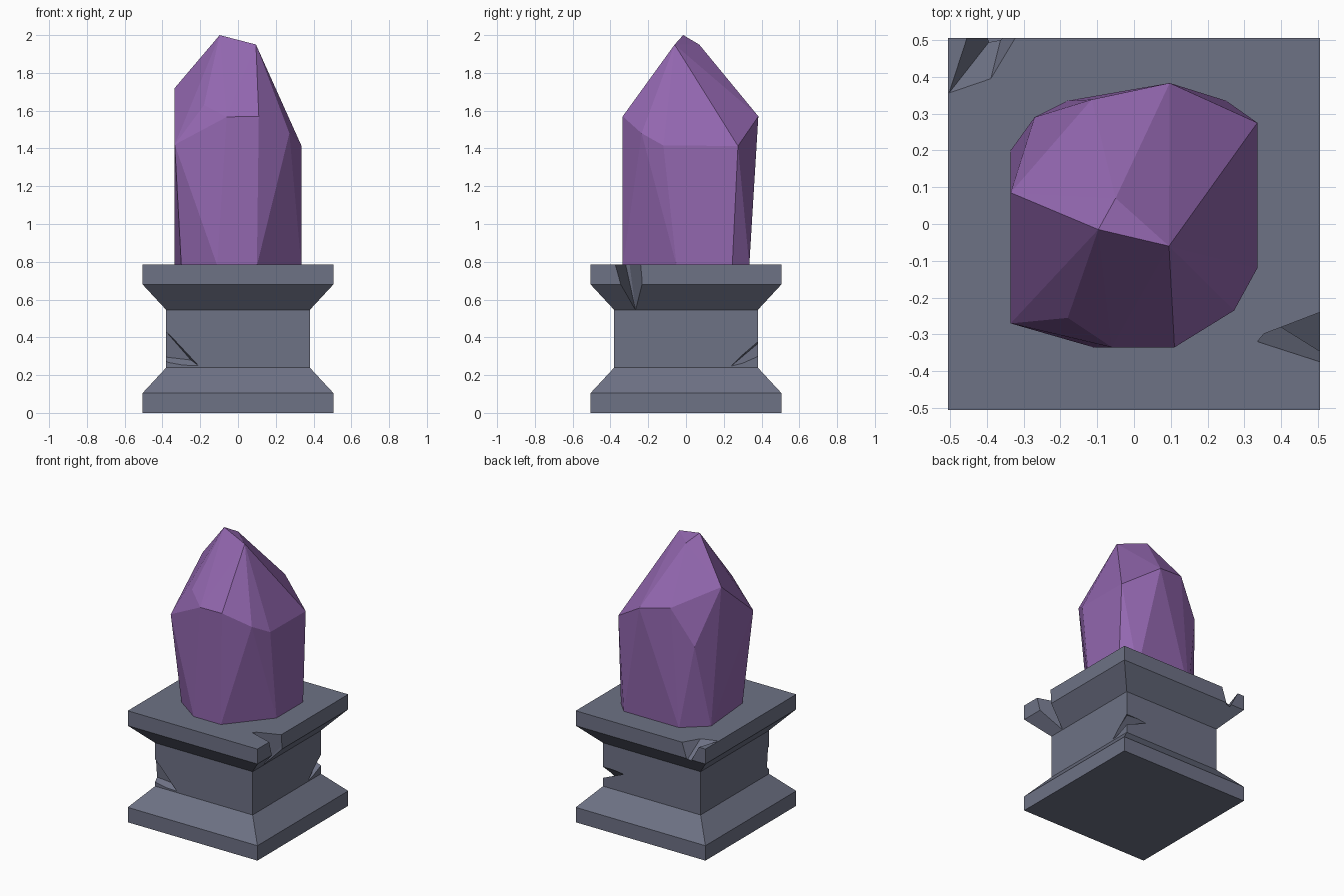
import bpy, bmesh

if "Cube" in bpy.data.objects:
    bpy.data.objects.remove(bpy.data.objects["Cube"])


def material(name, rgb):
    m = bpy.data.materials.new(name)
    m.diffuse_color = (*rgb, 1)
    m.use_nodes = True
    m.node_tree.nodes["Principled BSDF"].inputs["Base Color"].default_value = m.diffuse_color
    return m


def finish(name, bm, mat=None):
    bmesh.ops.recalc_face_normals(bm, faces=bm.faces)
    mesh = bpy.data.meshes.new(name)
    bm.to_mesh(mesh)
    bm.free()
    ob = bpy.data.objects.new(name, mesh)
    bpy.context.collection.objects.link(ob)
    if mat:
        mesh.materials.append(mat)
    return ob


def hull(name, points, mat=None):
    bm = bmesh.new()
    for p in points:
        bm.verts.new(p)
    out = bmesh.ops.convex_hull(bm, input=bm.verts)
    loose = {v for v in out["geom_interior"] + out["geom_unused"]
             if isinstance(v, bmesh.types.BMVert) and not v.link_faces}
    bmesh.ops.delete(bm, geom=list(loose), context='VERTS')
    return finish(name, bm, mat)


stone = material("slate stone", (0.155, 0.168, 0.235))
violet = material("violet crystal", (0.29, 0.135, 0.43))

# Square pedestal: stacked square rings following a (half width, height) profile
profile = [(.505, 0), (.505, .105), (.38, .24), (.38, .545), (.505, .68), (.505, .785)]
bm = bmesh.new()
rings = [[bm.verts.new((sx * w, sy * w, z)) for sx, sy in ((-1, -1), (1, -1), (1, 1), (-1, 1))]
         for w, z in profile]
bm.faces.new(rings[0])
bm.faces.new(rings[-1])
for a, b in zip(rings, rings[1:]):
    for i in range(4):
        j = (i + 1) % 4
        bm.faces.new((a[i], a[j], b[j], b[i]))
pedestal = finish("pedestal", bm, stone)

# Chips broken out of the stone
chips = [
    # right rim gash
    [(.335, -.32, .787), (.335, -.32, .95), (.7, -.438, .787), (.7, -.438, .95),
     (.7, -.18, .787), (.7, -.18, .95), (.378, -.267, .545)],
    # back left rim notch
    [(-.507, .35, .79), (-.39, .39, .79), (-.30, .54, .79), (-.445, .54, .79), (-.35, .55, .62)],
    # front left waist gash
    [(-.14, -.43, .2), (-.381, -.37, .43), (-.40, -.55, .45), (-.42, -.36, .30),
     (-.45, -.5, .27), (-.25, -.35, .28), (-.32, -.40, .235), (-.32, -.55, .26)],
    # back right waist chip
    [(.39, .23, .24), (.21, .39, .375), (.37, .37, .375), (.34, .34, .31),
     (.45, .45, .38), (.45, .45, .30), (.40, .29, .25)],
]
bpy.context.view_layer.objects.active = pedestal
for points in chips:
    cutter = hull("chip_cutter", points)
    cutter.hide_render = True
    mod = pedestal.modifiers.new("chip", 'BOOLEAN')
    mod.operation = 'DIFFERENCE'
    mod.solver = 'EXACT'
    mod.object = cutter
    bpy.ops.object.modifier_apply(modifier=mod.name)
    bpy.data.objects.remove(cutter)

# Faceted crystal: hull of foot, shoulder and tip points
foot = [(-.30, -.2), (-.11, -.335), (.1, -.335), (.335, -.05), (.335, .245),
        (.25, .335), (-.18, .335), (-.335, .2)]
shoulder = [(-.335, .085, 1.72), (-.335, -.27, 1.42), (-.18, -.255, 1.63), (-.06, -.335, 1.567),
            (.11, -.335, 1.57), (.272, -.235, 1.48), (.335, -.12, 1.416), (.335, .275, 1.413),
            (.097, .383, 1.57), (-.115, .338, 1.61), (-.27, .29, 1.36)]
tip = [(-.097, -.015, 2.0), (.095, -.06, 1.95), (-.05, .07, 1.95)]
hull("crystal", [(x, y, .78) for x, y in foot] + shoulder + tip, violet)
